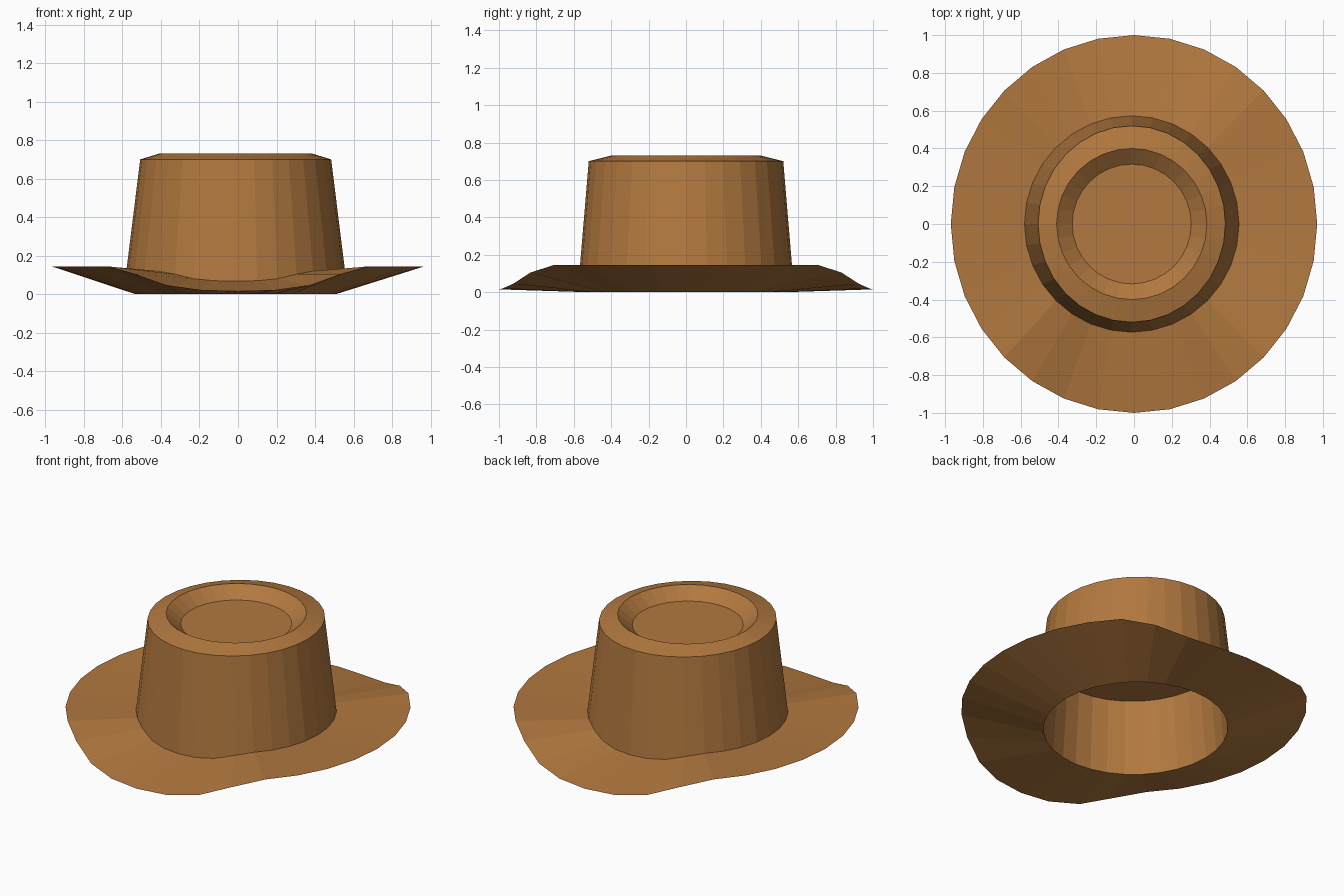
import bpy
import math

if "Cube" in bpy.data.objects:
    bpy.data.objects.remove(bpy.data.objects["Cube"])

N = 32
# Rise of the brim edge, stepping from the front/back point towards the sides
EDGE_Z = [0.015, 0.02, 0.045, 0.105, 0.145, 0.145, 0.145, 0.145, 0.145]

felt = bpy.data.materials.new("brown_felt")
felt.diffuse_color = (0.445, 0.19, 0.05, 1)
felt.use_nodes = True
felt.node_tree.nodes["Principled BSDF"].inputs["Base Color"].default_value = felt.diffuse_color


def edge_z(i):
    k = i % 16
    return EDGE_Z[abs(8 - k)]


def ring(rx, ry, z, cx=-0.012):
    """Oval ring; z is a number or a function of the step index."""
    pts = []
    for i in range(N):
        a = 2 * math.pi * i / N
        pts.append((cx + rx * math.cos(a), ry * math.sin(a),
                    z(i) if callable(z) else z))
    return pts


def loft(name, rings, cap_start=False, cap_end=False):
    verts = [p for r in rings for p in r]
    faces = []
    for k in range(len(rings) - 1):
        a, b = k * N, (k + 1) * N
        for i in range(N):
            j = (i + 1) % N
            faces.append((a + i, a + j, b + j, b + i))
    if cap_start:
        faces.append(tuple(reversed(range(N))))
    if cap_end:
        faces.append(tuple(range(len(verts) - N, len(verts))))
    me = bpy.data.meshes.new(name)
    me.from_pydata(verts, [], faces)
    me.materials.append(felt)
    ob = bpy.data.objects.new(name, me)
    bpy.context.collection.objects.link(ob)
    return ob


hole = ring(0.52, 0.53, 0.0)
base = ring(0.568, 0.573, lambda i: 0.068 + 0.4 * (edge_z(i) - 0.015))

# Brim: thin at the curled outer edge, thicker where it meets the crown
loft("brim", [hole, ring(0.97, 1.0, edge_z, 0.0), base])

# Crown: tapered wall, sloped rim and sunken top
loft("crown", [base,
               ring(0.496, 0.52, 0.70),
               ring(0.398, 0.40, 0.73),
               ring(0.315, 0.317, 0.665)], cap_end=True)

# Lining: hollow inside with a flat ceiling
loft("lining", [ring(0.48, 0.50, 0.46), hole], cap_start=True)
